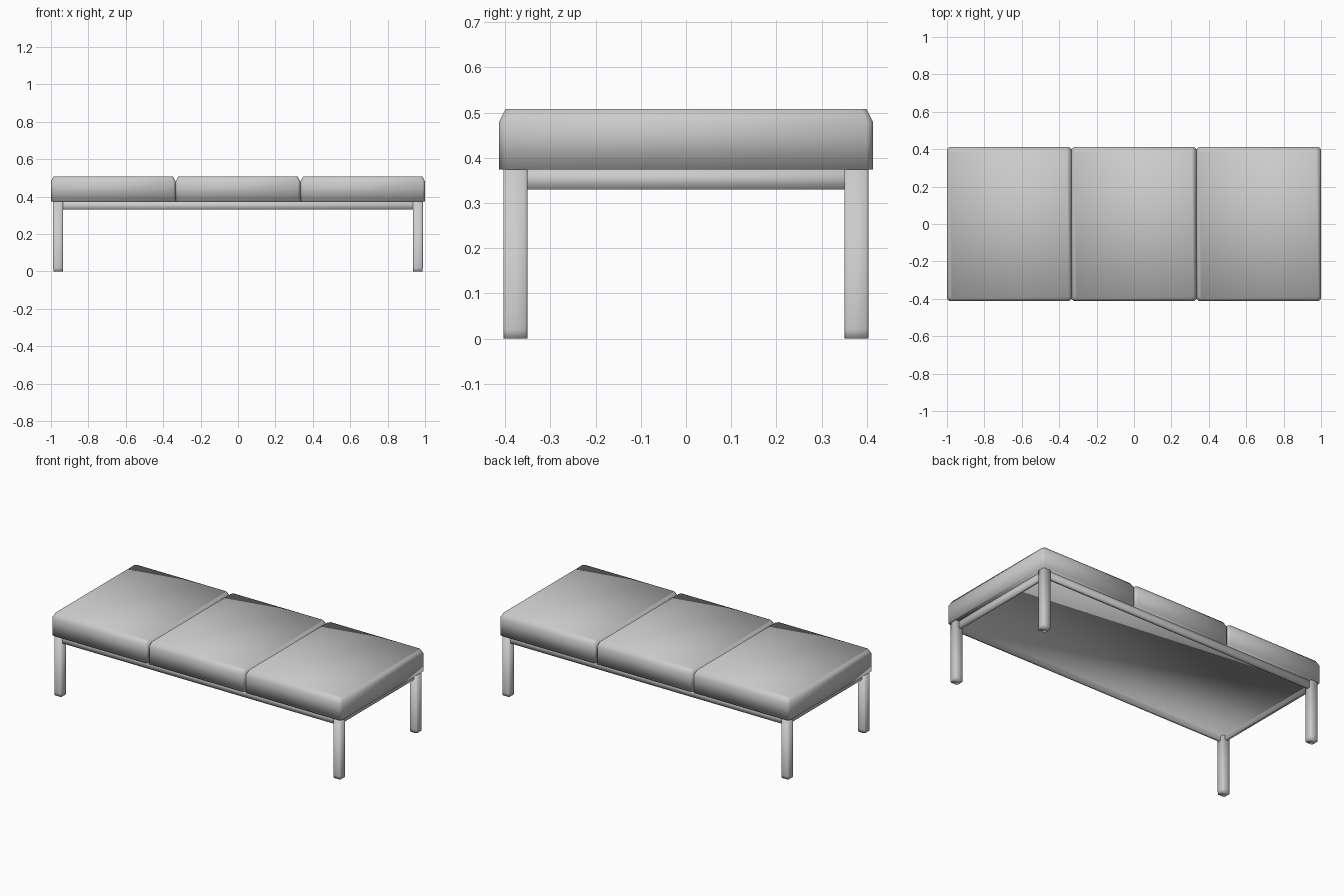
import bpy
import bmesh

cube = bpy.data.objects.get("Cube")
if cube:
    bpy.data.objects.remove(cube, do_unlink=True)

grey = bpy.data.materials.new("plain grey")
grey.use_nodes = True
colour = (0.6, 0.6, 0.6, 1)
grey.diffuse_color = colour
grey.node_tree.nodes["Principled BSDF"].inputs["Base Color"].default_value = colour


def stacked_block(name, cx, cy, half_x, half_y, corner, levels):
    """Block with cut corners, lofted through (height, inset) levels."""
    bm = bmesh.new()
    rings = []
    for z, inset in levels:
        a, b = half_x - inset, half_y - inset
        outline = []
        for sx, sy in ((1, 1), (-1, 1), (-1, -1), (1, -1)):
            pair = [(sx * a, sy * (b - corner)), (sx * (a - corner), sy * b)]
            outline += pair if sx == sy else pair[::-1]
        rings.append([bm.verts.new((cx + x, cy + y, z)) for x, y in outline])
    for low, high in zip(rings, rings[1:]):
        for i in range(len(low)):
            j = (i + 1) % len(low)
            bm.faces.new((low[i], low[j], high[j], high[i]))
    bm.faces.new(rings[0][::-1])
    bm.faces.new(rings[-1])
    for face in bm.faces:
        face.smooth = True
    mesh = bpy.data.meshes.new(name)
    bm.to_mesh(mesh)
    bm.free()
    mesh.materials.append(grey)
    obj = bpy.data.objects.new(name, mesh)
    bpy.context.collection.objects.link(obj)
    return obj


# Three seat cushions with a chamfered upper rim
for i, side in enumerate(("right", "middle", "left")):
    stacked_block(side + "_cushion", (i - 1) * 0.667, 0, 0.333, 0.413, 0.013,
                  [(0.374, 0), (0.48, 0), (0.508, 0.014)])

# Frame under the cushions: a shallow tray, open below, with thin rails
stacked_block("seat_frame", 0, 0, 0.968, 0.39, 0.002,
              [(0.358, 0.018), (0.33, 0.018), (0.33, 0), (0.374, 0)])

# Four corner legs
for x_name, sx in (("left", 1), ("right", -1)):
    for y_name, sy in (("front", -1), ("back", 1)):
        stacked_block(f"{y_name}_{x_name}_leg", sx * 0.962, sy * 0.377,
                      0.026, 0.027, 0.006,
                      [(0, 0.001), (0.02, 0), (0.374, 0)])
